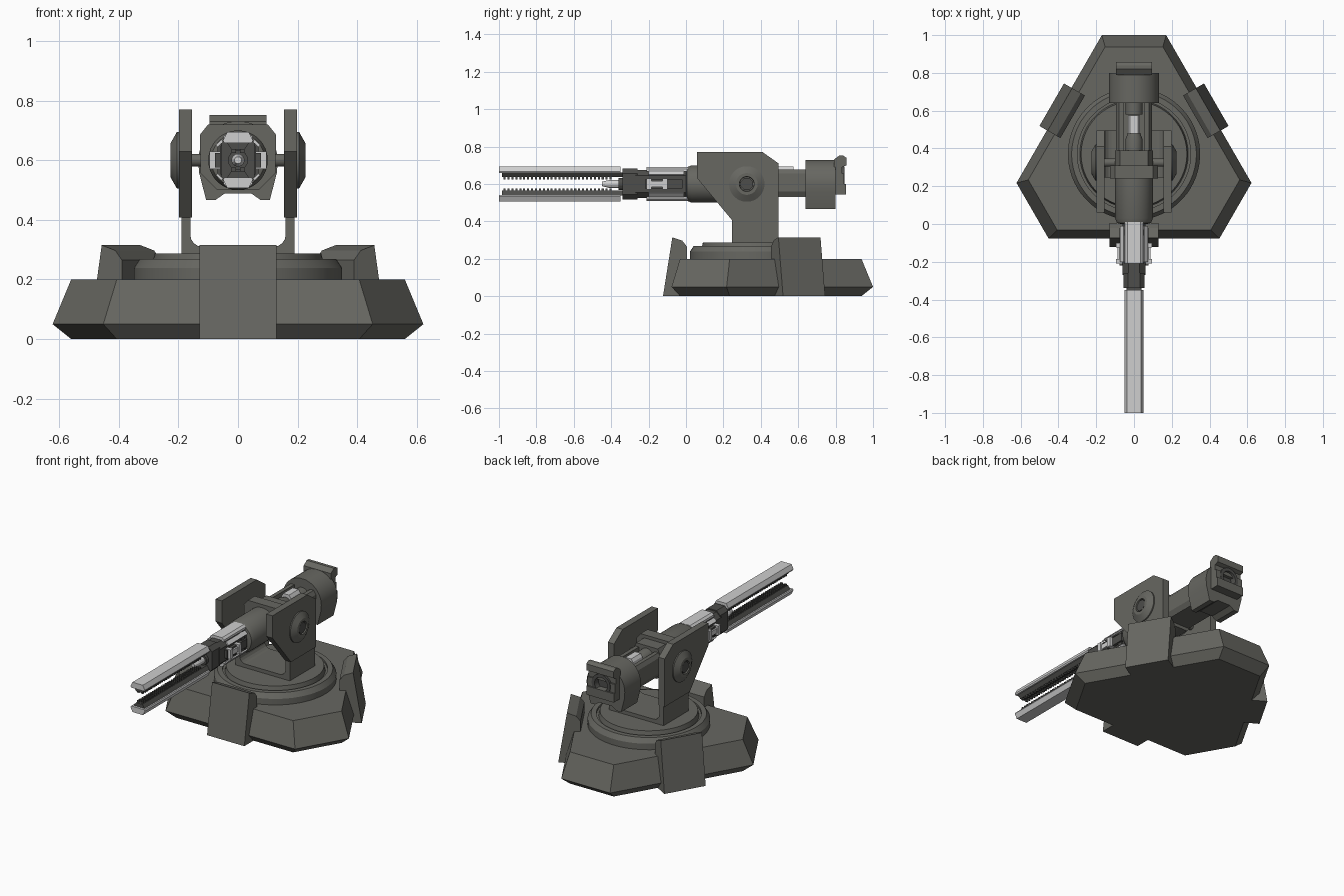
import bpy, bmesh, math
from mathutils import Matrix, Vector

if "Cube" in bpy.data.objects:
    bpy.data.objects.remove(bpy.data.objects["Cube"])

def material(name, rgb):
    m = bpy.data.materials.new(name)
    m.diffuse_color = (*rgb, 1)
    m.use_nodes = True
    m.node_tree.nodes["Principled BSDF"].inputs["Base Color"].default_value = m.diffuse_color
    return m

GREY = material("olive grey", (0.135, 0.135, 0.12))
DARK = material("dark gunmetal", (0.075, 0.075, 0.07))
LIGHT = material("light steel", (0.62, 0.62, 0.62))
CY, GZ = 0.38, 0.6          # base centre in y, gun axis height

def finish(name, bm, mat, smooth=False):
    bmesh.ops.recalc_face_normals(bm, faces=bm.faces)
    me = bpy.data.meshes.new(name)
    bm.to_mesh(me)
    bm.free()
    me.materials.append(mat)
    ob = bpy.data.objects.new(name, me)
    bpy.context.collection.objects.link(ob)
    if smooth:
        bpy.ops.object.select_all(action='DESELECT')
        ob.select_set(True)
        bpy.context.view_layer.objects.active = ob
        bpy.ops.object.shade_smooth_by_angle(angle=math.radians(25))
    return ob

def place(axis, p, q, t):
    return {'x': (t, p, q), 'y': (p, t, q), 'z': (p, q, t)}[axis]

def loft(name, rings, mat, smooth=False):
    """Skin a list of equal-length rings of 3D points and cap both ends."""
    bm = bmesh.new()
    vs = [[bm.verts.new(p) for p in r] for r in rings]
    n = len(vs[0])
    for a, b in zip(vs, vs[1:]):
        for i in range(n):
            j = (i + 1) % n
            bm.faces.new((a[i], a[j], b[j], b[i]))
    bm.faces.new(vs[0])
    bm.faces.new(vs[-1])
    return finish(name, bm, mat, smooth)

def prism(name, pts, axis, a, b, mat, smooth=False):
    return loft(name, [[place(axis, p, q, t) for p, q in pts] for t in (a, b)], mat, smooth)

def box(name, x, y, z, mat):
    return prism(name, [(x[0], y[0]), (x[1], y[0]), (x[1], y[1]), (x[0], y[1])], 'z', *z, mat)

def lathe(name, prof, axis, c, mat, n=40):
    """Rings of (radius, position along axis) round the centre c."""
    ang = [2 * math.pi * (i + 0.5) / n for i in range(n)]
    rings = [[place(axis, c[0] + r * math.cos(a), c[1] + r * math.sin(a), t) for a in ang]
             for r, t in prof]
    return loft(name, rings, mat, n > 12)

def sym(pts):
    """Mirror a half outline (positive first coordinate) to the other side."""
    return pts + [(-p, q) for p, q in reversed(pts)]

# Base: triangle with cut corners, widest just above the floor
outline = []
for k in range(3):
    for p in ((0.17, 0.62), (-0.17, 0.62)):
        outline.append(Matrix.Rotation(k * math.tau / 3, 2) @ Vector(p))
loft("base", [[(p.x * s, CY + p.y * s, z) for p in outline]
              for s, z in ((0.9, 0), (1, 0.05), (0.9, 0.2))], GREY)

# Three armour clamps, one on each long side
clamp = [(-0.123, 0), (-0.073, 0.315), (-0.02, 0.297), (0.005, 0.265), (0.005, 0.15), (0.0, 0.0)]
for k in range(3):
    ob = prism("clamp_%d" % (k + 1), [(y - CY, z) for y, z in clamp], 'x', -0.13, 0.13, GREY)
    ob.data.transform(Matrix.Translation((0, CY, 0)) @ Matrix.Rotation(k * math.tau / 3, 4, 'Z'))

# Turntable
lathe("turntable", [(0.35, 0.19), (0.35, 0.238), (0.33, 0.268), (0.3, 0.268), (0.3, 0.255),
                    (0.287, 0.255), (0.28, 0.287)], 'z', (0, 0.37), GREY, 64)

# U-shaped yoke with rounded inner corners
inner = [(0.12 + 0.04 * math.cos(a), 0.35 + 0.04 * math.sin(a))
         for a in (0, -math.pi / 8, -math.pi / 4, -math.pi * 3 / 8, -math.pi / 2)]
u = [(0.19, 0.275), (0.19, 0.42), (0.16, 0.42)] + inner
prism("yoke", sym(u), 'y', 0.245, 0.495, GREY)

# Side plates, pivot bosses and axles
plate = [(0.06, 0.77), (0.41, 0.77), (0.495, 0.71), (0.495, 0.408), (0.245, 0.408), (0.06, 0.63)]
for s, side in ((1, "right"), (-1, "left")):
    prism(side + "_plate", plate, 'x', s * 0.155, s * 0.198, GREY)
    lathe(side + "_pivot_boss", [(0.095, s * 0.19), (0.095, s * 0.205), (0.058, s * 0.226),
                                 (0.04, s * 0.226), (0.038, s * 0.212)], 'x', (0.325, GZ), GREY)
    lathe(side + "_pivot_bolt", [(0.035, s * 0.2), (0.035, s * 0.222)], 'x', (0.325, GZ), DARK, 8)
    lathe(side + "_axle", [(0.022, s * 0.08), (0.022, s * 0.16)], 'x', (0.325, GZ), GREY, 16)

# Barrel sleeve and trunnion collar
lathe("sleeve", [(0.07, 0.0), (0.09, 0.005), (0.1, 0.03), (0.1, 0.3), (0.09, 0.38)], 'y', (0, GZ), GREY)
prism("collar", sym([(0.07, 0.5), (0.125, 0.555), (0.128, 0.685), (0.1, 0.72)]), 'y', 0.24, 0.31, GREY)
prism("collar_rear", sym([(0.07, 0.51), (0.1, 0.55), (0.1, 0.65), (0.075, 0.7)]), 'y', 0.31, 0.39, GREY)

# Breech: side rails, core and loaded cell
for s, side in ((1, "right"), (-1, "left")):
    prism(side + "_breech_rail", [(s * 0.055, 0.535), (s * 0.08, 0.535), (s * 0.095, 0.56),
          (s * 0.095, 0.655), (s * 0.08, 0.678), (s * 0.055, 0.678)], 'y', 0.36, 0.66, GREY)
box("breech_floor", (-0.08, 0.08), (0.36, 0.66), (0.53, 0.57), GREY)
lathe("breech_core", [(0.045, 0.36), (0.045, 0.45), (0.03, 0.49)], 'y', (0, 0.64), GREY, 24)
lathe("breech_ram", [(0.045, 0.58), (0.045, 0.66)], 'y', (0, 0.63), GREY, 24)
prism("cell", sym([(0.032, 0.57), (0.032, 0.675), (0.02, 0.693)]), 'y', 0.48, 0.575, LIGHT)

# Rear drum: round top, tapering cheeks ending in two feet
arc = [(0.133 * math.cos(a), GZ + 0.131 * math.sin(a))
       for a in [math.pi / 2 * i / 10 for i in range(10)]]
drum = [(0.045, 0.488), (0.075, 0.467), (0.107, 0.467), (0.131, 0.56)] + arc
prism("rear_drum", sym(drum), 'y', 0.64, 0.8, GREY, True)

# Rear cap: upper and lower jaws round a ring
prism("cap_upper_jaw", [(0.79, 0.65), (0.835, 0.65), (0.835, 0.69), (0.858, 0.7),
                        (0.858, 0.74), (0.84, 0.752), (0.82, 0.752), (0.79, 0.73)],
      'x', -0.095, 0.095, GREY)
box("cap_lower_jaw", (-0.095, 0.095), (0.79, 0.855), (0.545, 0.6), GREY)
for s, side in ((1, "right"), (-1, "left")):
    box("cap_side_" + side, (s * 0.06, s * 0.095), (0.79, 0.845), (0.595, 0.655), GREY)
lathe("cap_ring", [(0.065, 0.79), (0.065, 0.848), (0.045, 0.848), (0.04, 0.815)],
      'y', (0, 0.63), DARK, 24)

# Forward receiver: octagonal core and muzzle block
def octagon(x, z, c):
    return sym([(x - c, GZ - z), (x, GZ - z + c), (x, GZ + z - c), (x - c, GZ + z)])
prism("receiver", octagon(0.06, 0.075, 0.03), 'y', -0.27, 0.02, DARK)
prism("muzzle_block", octagon(0.056, 0.082, 0.025), 'y', -0.34, -0.26, DARK)
prism("receiver_band", octagon(0.068, 0.08, 0.03), 'y', -0.06, -0.03, DARK)

# Light cover plates, side clips and the two toothed rails, mirrored above and below the axis
for s, tag in ((1, "upper"), (-1, "lower")):
    def zz(pts):
        return sym([(x, GZ + s * z) for x, z in pts])
    prism(tag + "_cover", zz([(0.05, 0.068), (0.048, 0.08), (0.035, 0.092)]), 'y', -0.21, 0.01, LIGHT)
    prism(tag + "_rail", zz([(0.046, 0.058), (0.05, 0.066), (0.036, 0.094)]), 'y', -1.0, -0.35, LIGHT)
    prism(tag + "_rail_core", zz([(0.022, 0.036), (0.04, 0.062)]), 'y', -0.985, -0.3, DARK)
    bm = bmesh.new()
    for i in range(28):
        for x in (-0.014, 0.014):
            m = Matrix.Translation((x, -0.97 + i * 0.021, GZ + s * 0.034)) @ \
                Matrix.Diagonal((0.014, 0.011, 0.018, 1))
            bmesh.ops.create_cube(bm, size=1, matrix=m)
    finish(tag + "_teeth", bm, DARK)
    for side in (1, -1):
        # slanted light strips on the receiver shoulders
        prism(tag + "_shoulder_strip", [(side * x, GZ + s * z) for x, z in
              ((0.05, 0.062), (0.068, 0.045), (0.075, 0.05), (0.056, 0.069))], 'y', -0.2, -0.01, LIGHT)

for s, side in ((1, "right"), (-1, "left")):
    box(side + "_side_pad", (s * 0.055, s * 0.078), (-0.22, -0.02), (0.575, 0.625), DARK)
    for i, y in enumerate((-0.21, -0.125)):
        box("%s_clip_%d" % (side, i + 1), (s * 0.06, s * 0.095), (y, y + 0.025), (0.57, 0.63), LIGHT)
    box(side + "_clip_bar", (s * 0.075, s * 0.088), (-0.2, -0.11), (0.585, 0.615), LIGHT)

# Emitter between the rails
lathe("emitter", [(0.022, -0.34), (0.022, -0.41), (0.012, -0.45)], 'y', (0, GZ), LIGHT, 12)
lathe("emitter_collar", [(0.034, -0.33), (0.034, -0.36)], 'y', (0, GZ), DARK, 12)
